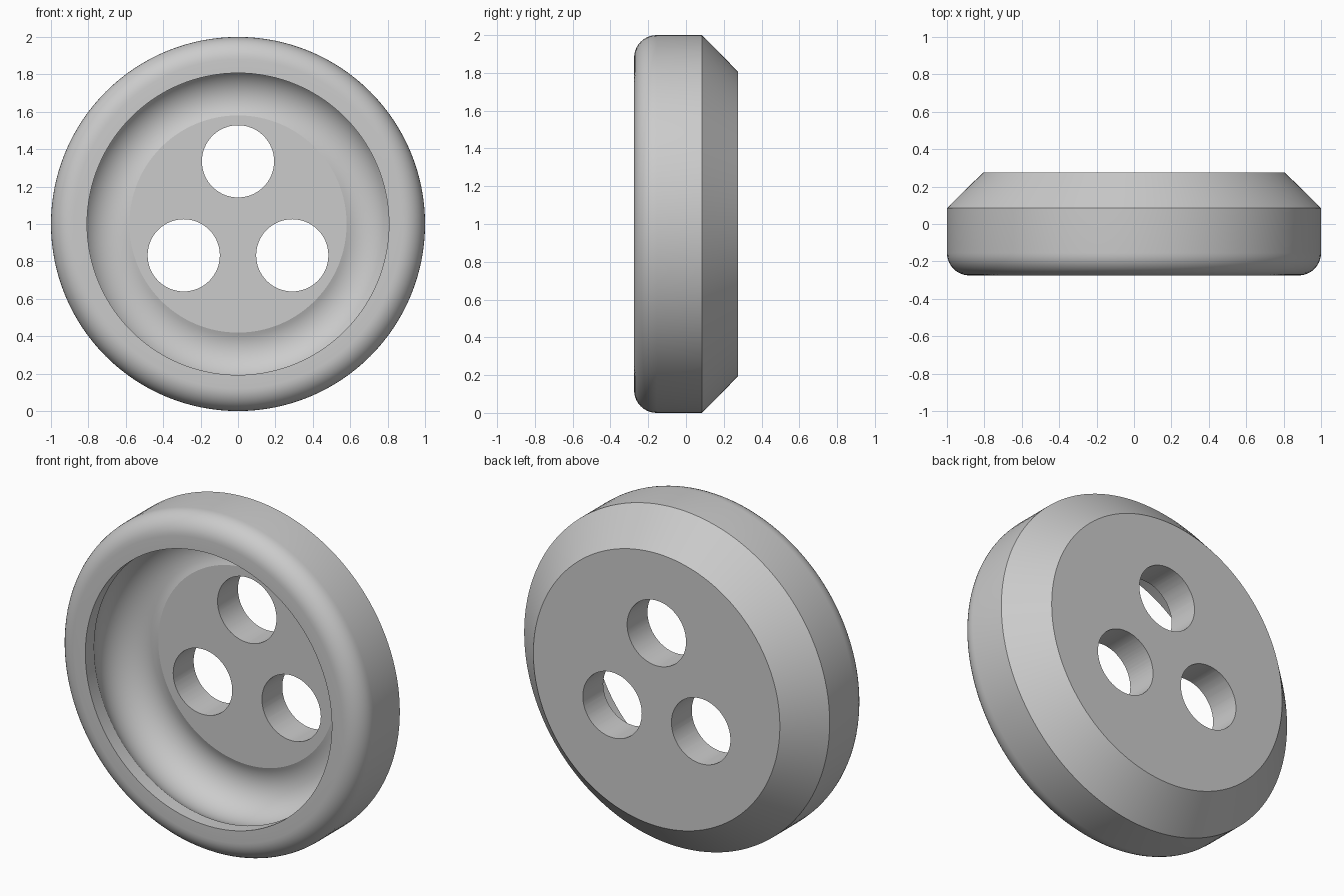
import bpy, bmesh, math
from mathutils import Matrix, Vector

if "Cube" in bpy.data.objects:
    bpy.data.objects.remove(bpy.data.objects["Cube"])

SEGMENTS = 128
CENTRE = Vector((0, 0, 1))


def arc(cr, cy, radius, start, end, steps):
    """Arc points as (radius from axis, depth)."""
    pts = []
    for i in range(steps + 1):
        a = math.radians(start + (end - start) * i / steps)
        pts.append((cr + radius * math.cos(a), cy + radius * math.sin(a)))
    return pts


def link(name, bm):
    mesh = bpy.data.meshes.new(name)
    bm.to_mesh(mesh)
    bm.free()
    obj = bpy.data.objects.new(name, mesh)
    bpy.context.collection.objects.link(obj)
    return obj


grey = bpy.data.materials.new("light grey")
grey.diffuse_color = (0.6, 0.6, 0.6, 1)
grey.use_nodes = True
grey.node_tree.nodes["Principled BSDF"].inputs["Base Color"].default_value = grey.diffuse_color

# Half section: back face, bevel, rounded rim, inner lip, undercut groove, floor
profile = [(0, 0.275), (0.807, 0.275), (1.0, 0.085)]
profile += arc(0.88, -0.155, 0.12, 0, -90, 10)
profile += [(0.807, -0.275)]
profile += arc(0.66, -0.082, 0.184, -36, 115.5, 24)
profile += [(0, 0.085)]

# Button body, turned around the front-to-back axis
bm = bmesh.new()
verts = [bm.verts.new((r, y, 1)) for r, y in profile]
edges = [bm.edges.new(pair) for pair in zip(verts, verts[1:])]
bmesh.ops.spin(bm, geom=verts + edges, cent=CENTRE, axis=(0, 1, 0),
               angle=math.tau, steps=SEGMENTS, use_duplicate=False)
bmesh.ops.remove_doubles(bm, verts=bm.verts, dist=0.0005)
bmesh.ops.recalc_face_normals(bm, faces=bm.faces)
body = link("button_body", bm)
body.data.materials.append(grey)

# Three thread holes
bm = bmesh.new()
for deg in (90, 210, 330):
    a = math.radians(deg)
    place = (Matrix.Translation((0.335 * math.cos(a), 0.18, 1 + 0.335 * math.sin(a)))
             @ Matrix.Rotation(math.pi / 2, 4, 'X'))
    bmesh.ops.create_cone(bm, cap_ends=True, segments=64, radius1=0.193,
                          radius2=0.193, depth=0.5, matrix=place)
cutter = link("hole_cutter", bm)
cutter.data.materials.append(grey)
cutter.hide_render = True

cut = body.modifiers.new("thread_holes", 'BOOLEAN')
cut.operation = 'DIFFERENCE'
cut.solver = 'EXACT'
cut.object = cutter
bpy.context.view_layer.objects.active = body
body.select_set(True)
bpy.ops.object.modifier_apply(modifier=cut.name)
bpy.data.objects.remove(cutter)

# Smooth curves, sharp rims
bpy.ops.object.shade_smooth_by_angle(angle=math.radians(18))
